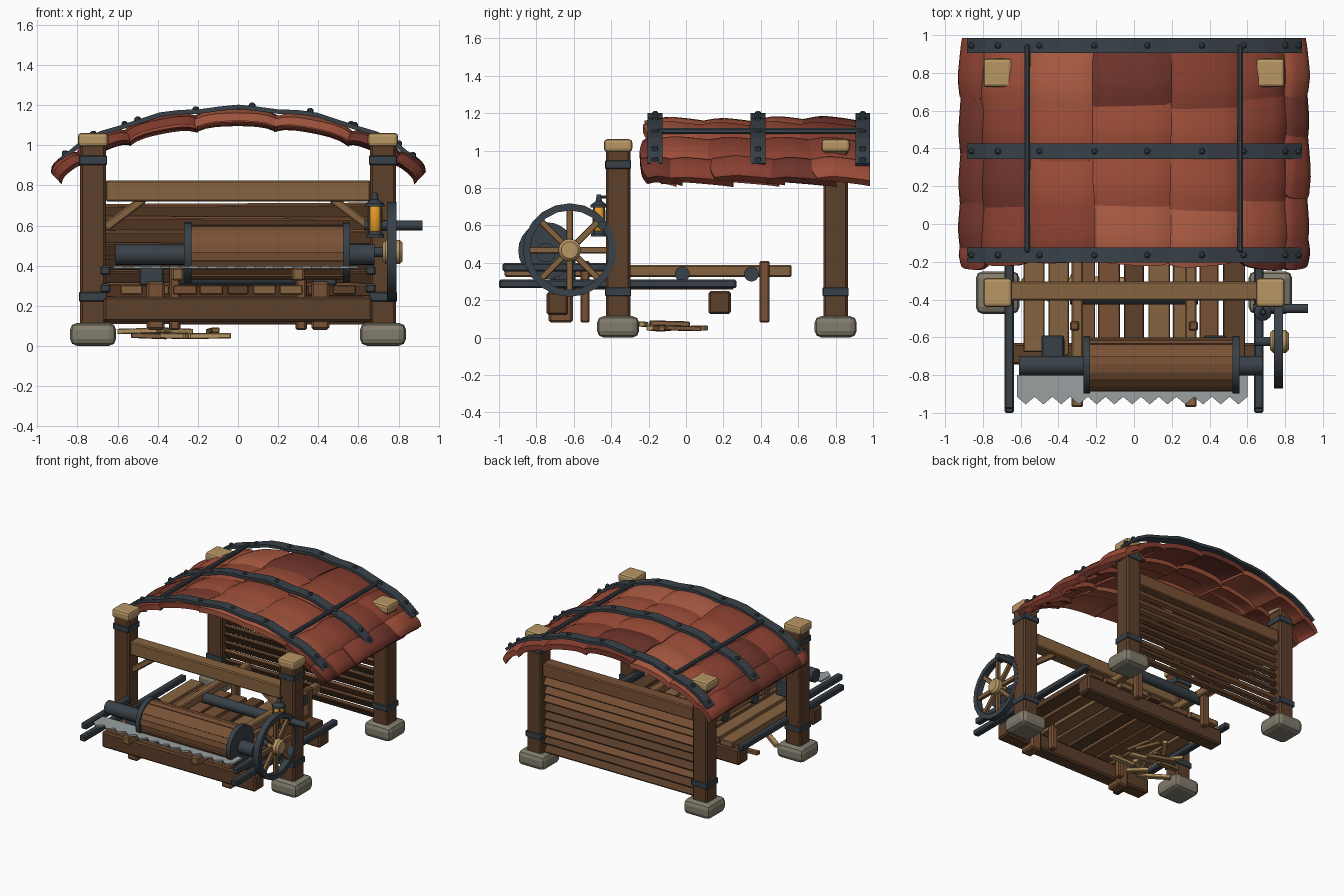
import bpy, bmesh, random
from math import pi, sin, cos, radians
from mathutils import Matrix, Vector, Euler

if "Cube" in bpy.data.objects:
    bpy.data.objects.remove(bpy.data.objects["Cube"])

random.seed(4)
COL = dict(dark=(.11, .05, .024), wood=(.19, .083, .036), mid=(.24, .125, .052), light=(.48, .31, .13),
           iron=(.04, .053, .065), stone=(.22, .2, .15), steel=(.32, .35, .35), amber=(.75, .32, .02),
           tile0=(.34, .075, .04), tile1=(.25, .05, .03), tile2=(.16, .035, .024), tile3=(.41, .105, .055))
MATS = {}


def material(key):
    if key not in MATS:
        MATS[key] = bpy.data.materials.new(key)
        MATS[key].diffuse_color = (*COL[key], 1)
    return MATS[key]


def finish(name, bm, mat, bevel=0, smooth=False, segs=1):
    bmesh.ops.recalc_face_normals(bm, faces=bm.faces)
    me = bpy.data.meshes.new(name)
    bm.to_mesh(me)
    bm.free()
    me.materials.append(material(mat))
    if smooth:
        me.shade_smooth()
        me.set_sharp_from_angle(angle=radians(40))
    ob = bpy.data.objects.new(name, me)
    bpy.context.collection.objects.link(ob)
    if bevel:
        mod = ob.modifiers.new("bevel", 'BEVEL')
        mod.width, mod.segments = bevel, segs
    return ob


def box(name, c, s, mat, rot=(0, 0, 0), bevel=.008, segs=1):
    bm = bmesh.new()
    m = Matrix.Translation(c) @ Euler(rot).to_matrix().to_4x4() @ Matrix.Diagonal((*s, 1))
    bmesh.ops.create_cube(bm, size=1, matrix=m)
    return finish(name, bm, mat, bevel, segs=segs)


def span(name, x, y, z, mat, **kw):
    """Box from (min, max) pairs."""
    return box(name, [(a + b) / 2 for a, b in (x, y, z)], [b - a for a, b in (x, y, z)], mat, **kw)


def lathe(name, c, prof, axis, mat, n=20, closed=False):
    """Spin (radius, height) points round the axis x or z."""
    bm = bmesh.new()
    rings = []
    for r, h in prof:
        ring = []
        for i in range(n):
            a = 2 * pi * i / n
            p = (h, r * cos(a), r * sin(a)) if axis == 'x' else (r * cos(a), r * sin(a), h)
            ring.append(bm.verts.new(Vector(c) + Vector(p)))
        rings.append(ring)
    pairs = list(zip(rings, rings[1:])) + ([(rings[-1], rings[0])] if closed else [])
    for a, b in pairs:
        for i in range(n):
            bm.faces.new((a[i], a[(i + 1) % n], b[(i + 1) % n], b[i]))
    if not closed:
        bm.faces.new(rings[0])
        bm.faces.new(rings[-1])
    return finish(name, bm, mat, smooth=True)


def rod(name, x, y, z, r, mat, n=16):
    return lathe(name, (0, y, z), [(r, x[0]), (r, x[1])], 'x', mat, n)


# Roof shell height and upward normal
def roof(x):
    return 1.122 - .25 * x * x - .13 * x ** 6


def roof_normal(x):
    return Vector((.5 * x + .78 * x ** 5, 0, 1)).normalized()


def sheet(name, fn, nu, nv, t, mat, smooth=True):
    """Grid surface fn(u, v), thickened downwards along the roof normal."""
    bm = bmesh.new()
    g = [[bm.verts.new(fn(i / nu, j / nv)) for j in range(nv + 1)] for i in range(nu + 1)]
    for i in range(nu):
        for j in range(nv):
            bm.faces.new((g[i][j], g[i + 1][j], g[i + 1][j + 1], g[i][j + 1]))
    ext = bmesh.ops.extrude_face_region(bm, geom=bm.faces[:])
    for v in ext['geom']:
        if isinstance(v, bmesh.types.BMVert):
            v.co -= roof_normal(v.co.x) * t
    return finish(name, bm, mat, smooth=smooth)


# Four posts with stone feet, caps and iron bands
for sx in (-1, 1):
    for y, tag in ((-.363, 'front'), (.80, 'back')):
        x = .722 * sx
        box(tag + '_post', (x, y, .54), (.13, .13, .94), 'dark', bevel=.012)
        box(tag + '_foot', (x, y, .058), (.23, .225, .114), 'stone', bevel=.035, segs=2)
        box(tag + '_cap', (x, y, 1.027), (.152, .152, .068), 'light', bevel=.018, segs=2)
        for z in (.245, .925):
            box('post_band', (x, y, z), (.14, .14, .046), 'iron', bevel=.004)

# Cross beams, braces and louvred back wall
for y, tag in ((-.355, 'front'), (.80, 'back')):
    span(tag + '_top_beam', (-.66, .66), (y - .05, y + .05), (.72, .825), 'mid' if y < 0 else 'wood')
for sx in (-1, 1):
    box('brace', (.565 * sx, -.355, .66), (.24, .05, .045), 'mid', rot=(0, sx * radians(37), 0))
for i in range(9):
    box('wall_plank', (0, .80 + random.uniform(-.006, .006), .145 + i * .066), (1.34, .028, .078),
        random.choice(['dark', 'wood', 'wood']), rot=(radians(33), random.uniform(-.006, .006), 0), bevel=.005)

# Roof tiles: seven columns of overlapping, pillowed tiles
EDGES = [-.905, -.79, -.55, -.21, .19, .56, .79, .905]
for c in range(7):
    x0, x1 = EDGES[c] - .006, EDGES[c + 1] + .006
    off = (.03, .0, -.02, .0, -.03, .03, .06)[c]
    for r in range(5):
        top = .92 - .275 * r + off
        yb = min(top + .1, .985)
        yf = max(top - .275 + random.uniform(-.025, .025), -.215)
        if yb - yf < .16:
            continue
        lift, skew = random.uniform(-.006, .008), random.uniform(-.018, .018)

        def tile(u, v):
            x = x0 + (x1 - x0) * u
            arch = 1 - (2 * u - 1) ** 4
            y = yb + (yf - yb) * v - .026 * arch * v + skew * (2 * u - 1) * v
            h = -.004 + lift + .02 * arch + .046 * v ** .8 - .026 * max(0, v - .7) / .3
            h += .008 * sin(pi * v) * arch
            return Vector((x, y, roof(x))) + roof_normal(x) * h
        sheet('roof_tile', tile, 8, 8, .04, random.choice(['tile0', 'tile0', 'tile1', 'tile2', 'tile3'] if
              1 < c < 5 else ['tile1', 'tile1', 'tile2', 'tile0']))


# Iron straps over the roof with rivets, and lengthwise bars
def strap_z(x):
    return roof(x) + .073 + .007 * cos(x * 17) + .01 * abs(x) ** 4


for y in (-.165, .385, .945):
    sheet('roof_strap', lambda u, v: Vector((-.885 + 1.775 * u, y - .04 + .08 * v, strap_z(-.885 + 1.775 * u))),
          18, 1, .022, 'iron', smooth=False)
    for x in (-.86, -.72, -.5, -.21, .07, .36, .58, .8, .87):
        lathe('strap_rivet', (x, y, strap_z(x)), [(.018, -.01), (.016, .008), (.008, .015)], 'z', 'iron', 8)
for x in (-.565, .562):
    span('roof_bar', (x - .015, x + .015), (-.15, .95), (1.088, 1.12), 'iron')

# Bed: bearer beams, planks, long rails and iron side rails
span('front_bearer', (-.67, .67), (-.745, -.63), (.12, .245), 'dark', bevel=.012)
span('back_bearer', (-.63, .63), (.12, .24), (.125, .25), 'dark', bevel=.012)
for i in range(9):
    x = -.53 + i * .1325
    box('bed_plank', (x, -.225 + random.uniform(-.02, .02), .28), (random.uniform(.1, .12), .93, .045),
        random.choice(['dark', 'wood', 'mid', 'mid']), bevel=.005)
for sx in (-1, 1):
    span('long_rail', (.3 * sx - .03, .3 * sx + .03), (-.97, .565), (.325, .388), 'mid')
    for y, w in ((-.54, .05), (.42, .055)):
        box('rail_leg', (.315 * sx, y, .245), (w, w, .33), 'wood')
    box('bearer_leg', (.41 * sx, -.67, .2), (.09, .13, .24), 'wood', bevel=.012)
    span('lower_iron_rail', (.66 * sx - .025, .66 * sx + .025), (-1, .27), (.265, .31), 'iron')
    span('upper_iron_rail', (.66 * sx - .025, .66 * sx + .025), (-.98, -.42), (.353, .4), 'iron')
    box('roller_bracket', (.43 * sx, -.65, .36), (.12, .12, .12), 'iron')
for y in (-.385, -.02, .35):
    rod('feed_rod', (-.34, .34), y, .34, .04, 'iron')

# Roller drum made of uneven staves, with flanges and axle
bm = bmesh.new()
N = 20
for i in range(N):
    r, e = .138 + random.uniform(-.006, .006), random.uniform(0, .008)
    vs = [bm.verts.new((x, -.745 + q * cos(a), .465 + q * sin(a))) for x in (-.235 - e, .535)
          for a, q in ((2 * pi * i / N, r), (2 * pi * (i + .97) / N, r), (2 * pi * (i + .97) / N, .08),
                       (2 * pi * i / N, .08))]
    for f in ((0, 1, 2, 3), (4, 5, 6, 7), (0, 1, 5, 4), (1, 2, 6, 5), (2, 3, 7, 6), (3, 0, 4, 7)):
        bm.faces.new([vs[k] for k in f])
finish('roller_drum', bm, 'wood')
rod('drum_core', (-.23, .53), -.745, .465, .13, 'dark')
for x in (-.25, .54):
    rod('drum_flange', (x - .018, x + .018), -.745, .465, .152, 'iron', 24)
rod('axle', (-.61, .68), -.75, .455, .052, 'iron')

# Saw blade with teeth along the front edge
bm = bmesh.new()
T = 13
pts = [(.6, -.8), (-.62, -.8)]
for i in range(T):
    x = -.62 + 1.22 * i / T
    pts += [(x, -.915), (x + .61 / T, -.955)]
pts.append((.6, -.915))
f = bm.faces.new([bm.verts.new((x, y, .385)) for x, y in pts])
ext = bmesh.ops.extrude_face_region(bm, geom=[f])
bmesh.ops.translate(bm, vec=(0, 0, .014), verts=[v for v in ext['geom'] if isinstance(v, bmesh.types.BMVert)])
finish('saw_blade', bm, 'steel')

# Hand wheel with spokes, hub and crank handle
W = Vector((.765, -.622, .468))
lathe('wheel_rim', W, [(.25, -.024), (.25, .024), (.212, .024), (.212, -.024)], 'x', 'iron', 20, True)
for i in range(8):
    a = i * pi / 4
    box('wheel_spoke', W + Vector((0, cos(a), sin(a))) * .13, (.028, .19, .034), 'mid', rot=(a, 0, 0), bevel=.004)
lathe('wheel_hub', W, [(.045, -.045), (.06, -.03), (.06, .04), (.045, .055)], 'x', 'light', 16)
rod('wheel_shaft', (.64, .75), W.y, W.z, .025, 'iron')
rod('crank_handle', (.63, .92), -.448, .6, .024, 'iron', 12)

# Lantern hung on the front right post
L = (.682, -.466, 0)
lathe('lantern_glass', L, [(.026, .565), (.037, .59), (.037, .68), (.026, .7)], 'z', 'amber', 10)
lathe('lantern_base', L, [(.045, .54), (.045, .555), (.03, .57)], 'z', 'iron', 10)
lathe('lantern_top', L, [(.048, .695), (.046, .71), (.018, .73), (.012, .765)], 'z', 'iron', 10)
for i in range(4):
    a = pi / 4 + i * pi / 2
    box('lantern_bar', (L[0] + .04 * cos(a), L[1] + .04 * sin(a), .63), (.008, .008, .15), 'iron', bevel=0)
span('lantern_hook', (.675, .689), (-.47, -.42), (.745, .76), 'iron', bevel=.003)

# Loose offcuts beneath the bed
for i in range(13):
    c = (random.uniform(-.5, -.12), random.uniform(-.37, .08), .05 + .025 * (i % 2))
    box('wood_offcut', c, (random.uniform(.14, .25), .04, .027), random.choice(['light', 'light', 'mid']),
        rot=(0, random.uniform(-.04, .04), random.uniform(0, pi)), bevel=.004)

for m in bpy.data.materials:
    if m.users and not m.is_grease_pencil:
        m.use_nodes = True
        m.node_tree.nodes["Principled BSDF"].inputs["Base Color"].default_value = m.diffuse_color
